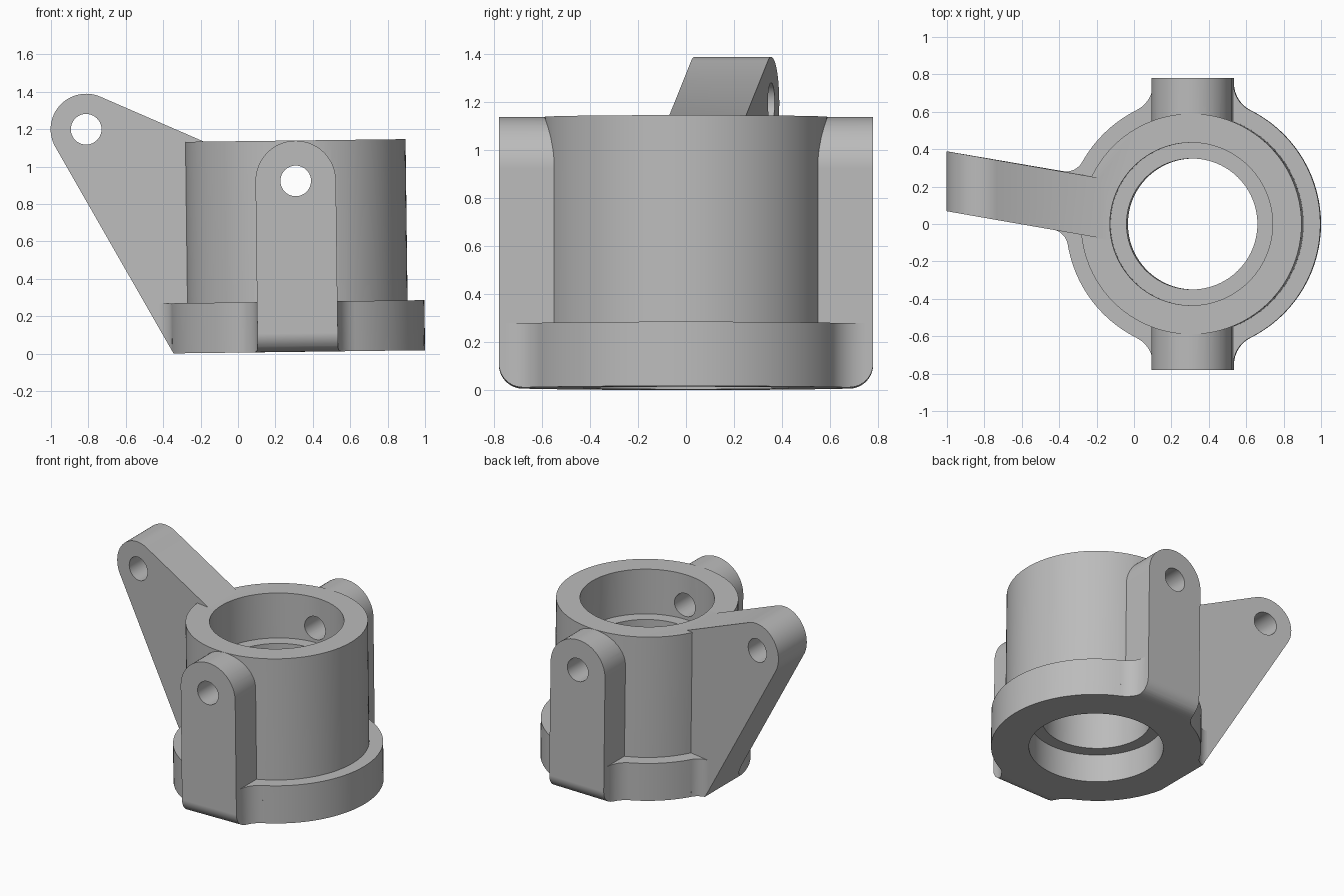
import bpy, bmesh
from math import pi, sin, cos, atan2, acos, sqrt
from mathutils import Vector, Matrix

cube = bpy.data.objects.get("Cube")
if cube:
    bpy.data.objects.remove(cube, do_unlink=True)

# Main dimensions, with the bore axis at the origin
BODY_R, FLANGE_R, HEIGHT, FLANGE_H = 0.59, 0.68, 1.13, 0.268
BORE_R, LIP_R, LIP_LOW, LIP_HIGH = 0.435, 0.35, 0.2, 0.81
BOSS_W, BOSS_Y, BOSS_Z, HOLE_R = 0.215, 0.78, 0.914, 0.082
ARM_SLOPE, ARM_HALF = -0.175, 0.16
TIP, TIP_R = Vector((-1.117, 1.204)), 0.19

# Ways of placing a flat profile point (u, v) at depth w
PLAN = lambda u, v, w: (u, v, w)
FRONT = lambda u, v, w: (u, w, v)
SIDE = lambda u, v, w: (w, u, v)
SHEARED = lambda u, v, w: (u, w + ARM_SLOPE * u, v)


def prism(name, points, place, low, high):
    bm = bmesh.new()
    a = [bm.verts.new(place(p[0], p[1], low)) for p in points]
    b = [bm.verts.new(place(p[0], p[1], high)) for p in points]
    bm.faces.new(a)
    bm.faces.new(b)
    for i in range(len(a)):
        j = (i + 1) % len(a)
        bm.faces.new((a[i], a[j], b[j], b[i]))
    bmesh.ops.recalc_face_normals(bm, faces=bm.faces)
    mesh = bpy.data.meshes.new(name)
    bm.to_mesh(mesh)
    bm.free()
    obj = bpy.data.objects.new(name, mesh)
    bpy.context.collection.objects.link(obj)
    return obj


def arc(center, radius, start, end, steps):
    return [Vector((center[0] + radius * cos(start + (end - start) * i / steps),
                    center[1] + radius * sin(start + (end - start) * i / steps)))
            for i in range(steps + 1)]


def disc(name, radius, place, low, high, center=(0, 0), steps=96):
    return prism(name, arc(center, radius, 0, 2 * pi, steps)[:-1], place, low, high)


def combine(target, other, operation):
    mod = target.modifiers.new(operation, 'BOOLEAN')
    mod.operation, mod.solver, mod.object = operation, 'EXACT', other
    bpy.context.view_layer.objects.active = target
    bpy.ops.object.modifier_apply(modifier=mod.name)
    bpy.data.objects.remove(other, do_unlink=True)


def fillet(along, normal, offset, radius):
    """Plan-view blend between the flange rim and a straight-sided feature."""
    reach = offset + radius
    c = normal * reach + along * sqrt((FLANGE_R + radius) ** 2 - reach ** 2)
    start = atan2(-normal.y, -normal.x)
    end = atan2(-c.y, -c.x)
    turn = (end - start + pi) % (2 * pi) - pi
    curve = arc(c, radius, start, start + turn, 12)
    points = [curve[0] - normal * 0.05] + curve + [curve[-1] * 0.8]
    return prism("fillet", points, PLAN, 0, FLANGE_H)


def tangent(point, side):
    """Angle on the arm tip where a line from the point touches it."""
    d = Vector(point) - TIP
    return atan2(d.y, d.x) + side * acos(TIP_R / d.length)


# Flange with blended corners
housing = disc("bearing_housing", FLANGE_R, PLAN, 0, FLANGE_H)
arm_dir = Vector((-1, -ARM_SLOPE)).normalized()
for s in (-1, 1):
    for e in (-1, 1):
        combine(housing, fillet(Vector((0, e)), Vector((s, 0)), BOSS_W, 0.16), 'UNION')
    side = Vector((-arm_dir.y, arm_dir.x)) * s
    combine(housing, fillet(arm_dir, side, ARM_HALF * abs(arm_dir.x), 0.1), 'UNION')

# Trim the flange along the underside of the arm
heel, shoulder = Vector((-0.665, 0)), Vector((-0.47, 1.122))
low_angle = tangent(heel, -1) % (2 * pi)
high_angle = tangent(shoulder, 1) % (2 * pi)
tip_curve = arc(TIP, TIP_R, low_angle, high_angle, 32)
run = tip_curve[0] - heel
trim = [heel - run * 0.3, heel + run * 0.6, heel + run * 0.6 - Vector((1, 0)),
        heel - run * 0.3 - Vector((1, 0))]
combine(housing, prism("trim", trim, FRONT, -1, 1), 'DIFFERENCE')

# Barrel, round-topped side bosses and arm
combine(housing, disc("barrel", BODY_R, PLAN, 0, HEIGHT), 'UNION')
boss = [(-BOSS_W, 0), (BOSS_W, 0)] + arc((0, BOSS_Z), BOSS_W, 0, pi, 32)
combine(housing, prism("bosses", boss, FRONT, -BOSS_Y, BOSS_Y), 'UNION')
arm = [heel] + tip_curve + [shoulder, (shoulder.x, 0)]
combine(housing, prism("arm", arm, SHEARED, -ARM_HALF, ARM_HALF), 'UNION')

# Rounded lower edges of the bosses
for s in (-1, 1):
    curve = arc((BOSS_Y - 0.1, 0.1), 0.1, -pi / 2, 0, 10)
    corner = curve + [(0.9, 0.1), (0.9, -0.1), (BOSS_Y - 0.1, -0.1)]
    corner = [(s * p[0], p[1]) for p in corner]
    combine(housing, prism("corner", corner, SIDE, -0.9, 0.9), 'DIFFERENCE')

# Stepped bore and cross holes
for radius, low, high in ((LIP_R, -1, 2), (BORE_R, -1, LIP_LOW), (BORE_R, LIP_HIGH, 2)):
    combine(housing, disc("bore", radius, PLAN, low, high), 'DIFFERENCE')
for center in ((0, BOSS_Z), TIP):
    combine(housing, disc("hole", HOLE_R, FRONT, -1, 1, center, 40), 'DIFFERENCE')

# Slight lean of the finished casting
housing.data.transform(Matrix.Translation((0.32, 0, 0.01)) @ Matrix.Rotation(-0.0125, 4, 'Y'))

# Material and shading
grey = bpy.data.materials.new("plain_grey")
grey.use_nodes = True
colour = (0.5, 0.5, 0.5, 1)
grey.diffuse_color = colour
grey.node_tree.nodes["Principled BSDF"].inputs["Base Color"].default_value = colour
housing.data.materials.clear()
housing.data.materials.append(grey)
for face in housing.data.polygons:
    face.material_index = 0
bpy.ops.object.select_all(action='DESELECT')
housing.select_set(True)
bpy.context.view_layer.objects.active = housing
bpy.ops.object.shade_smooth_by_angle(angle=0.5)
weighted = housing.modifiers.new("Weighted Normal", 'WEIGHTED_NORMAL')
weighted.keep_sharp = True
